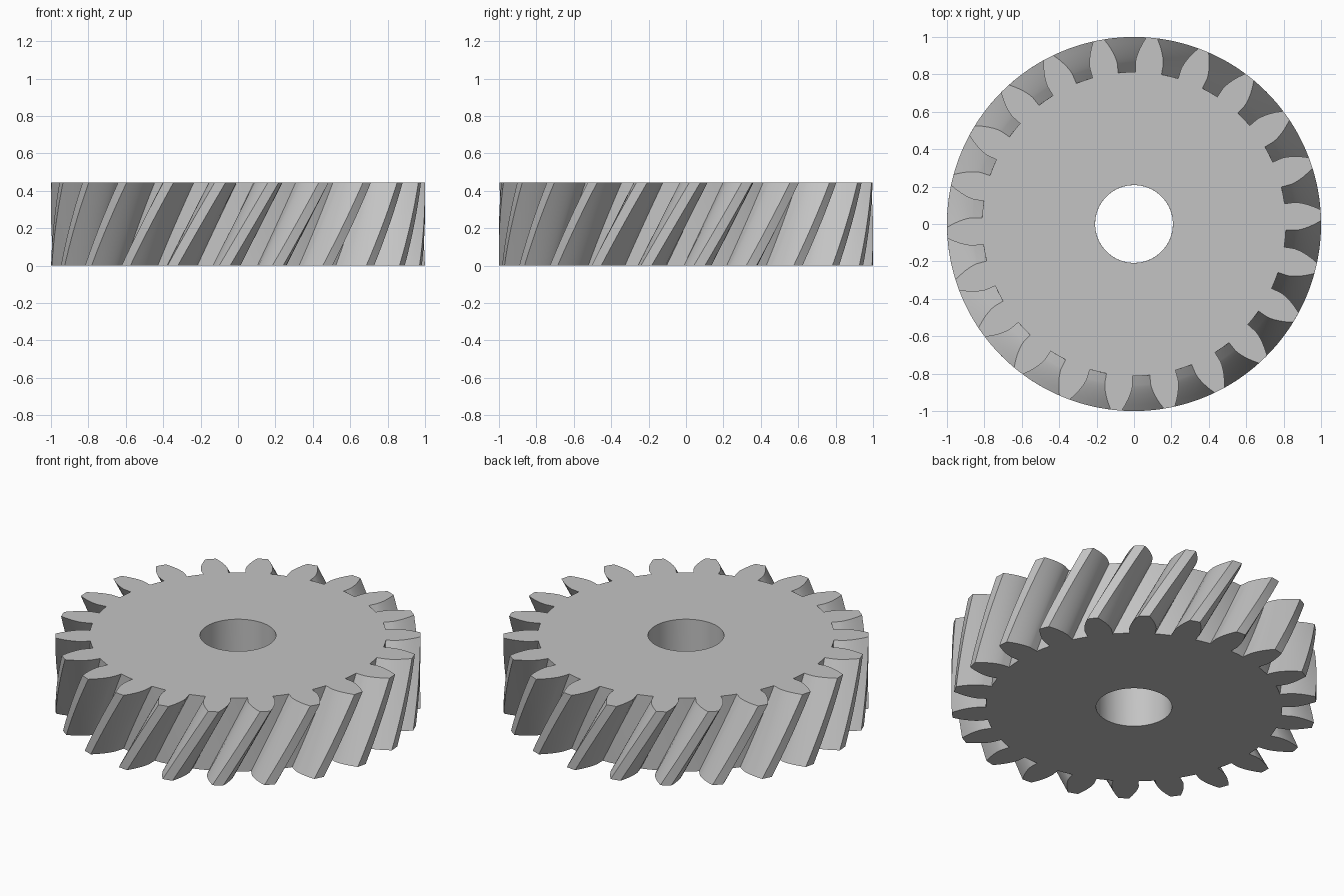
import bpy, bmesh
from math import sin, cos, tan, acos, pi, radians

cube = bpy.data.objects.get("Cube")
if cube:
    bpy.data.objects.remove(cube)

# Gear proportions
TEETH = 22
HEIGHT = 0.445
LAYERS = 12
TWIST = radians(15)
MODULE = 2 / (TEETH + 2)
PITCH_R = MODULE * TEETH / 2
ROOT_R = PITCH_R - 1.25 * MODULE
BASE_R = PITCH_R * cos(radians(20))
BORE_R = 0.208
STEP = 2 * pi / TEETH
PHASE = STEP / 4


def inv(a):
    return tan(a) - a


# Half angle of a tooth where the involute starts
HALF = STEP / 4 + inv(radians(20))


def half_angle(r):
    return HALF - inv(acos(min(1, BASE_R / r)))


# One side of a tooth as (radius, half angle): straight root, then involute
flank = [(ROOT_R, HALF)]
for i in range(7):
    r = BASE_R + (1 - BASE_R) * (i / 6) ** 1.5
    flank.append((r, half_angle(r)))
tooth = [(r, -a) for r, a in flank] + [(1, 0)] + [(r, a) for r, a in reversed(flank)]
gap_mid = [(ROOT_R, STEP / 2)]
period = tooth + gap_mid
bore = [(BORE_R, a) for a in (-HALF, 0, HALF, STEP / 2)]

bm = bmesh.new()


def ring(points, z):
    turn = PHASE + TWIST * (z / HEIGHT - 1) + TWIST - STEP
    verts = []
    for t in range(TEETH):
        for r, a in points:
            b = a + t * STEP + turn
            verts.append(bm.verts.new((r * cos(b), r * sin(b), z)))
    return verts


def skin(rings):
    for low, high in zip(rings, rings[1:]):
        n = len(low)
        for i in range(n):
            j = (i + 1) % n
            bm.faces.new((low[i], low[j], high[j], high[i]))


# Helical tooth surface and bore wall
levels = [HEIGHT * i / LAYERS for i in range(LAYERS + 1)]
outer = [ring(period, z) for z in levels]
inner = [ring(bore, z) for z in levels]
skin(outer)
skin(inner)

# Flat end faces: a tooth sector and two gap sectors for each tooth
n, last = len(period), len(tooth) - 1
for o, b in ((outer[0], inner[0]), (outer[-1], inner[-1])):
    for t in range(TEETH):
        k, m = t * n, t * 4
        k2, m2 = (k + n) % len(o), (m + 4) % len(b)
        bm.faces.new(o[k:k + last + 1] + [b[m + 2], b[m + 1], b[m]])
        bm.faces.new((o[k + last], o[k + last + 1], b[m + 3], b[m + 2]))
        bm.faces.new((o[k + last + 1], o[k2], b[m2], b[m + 3]))

bmesh.ops.recalc_face_normals(bm, faces=bm.faces)
mesh = bpy.data.meshes.new("helical_gear")
bm.to_mesh(mesh)
bm.free()
gear = bpy.data.objects.new("helical_gear", mesh)
bpy.context.collection.objects.link(gear)

# Plain grey metal
grey = bpy.data.materials.new("plain_grey")
grey.use_nodes = True
colour = (0.55, 0.55, 0.55, 1)
grey.diffuse_color = colour
grey.node_tree.nodes["Principled BSDF"].inputs["Base Color"].default_value = colour
mesh.materials.append(grey)

# Smooth flanks with crisp edges
bpy.ops.object.select_all(action="DESELECT")
gear.select_set(True)
bpy.context.view_layer.objects.active = gear
bpy.ops.object.shade_smooth_by_angle(angle=radians(30))
